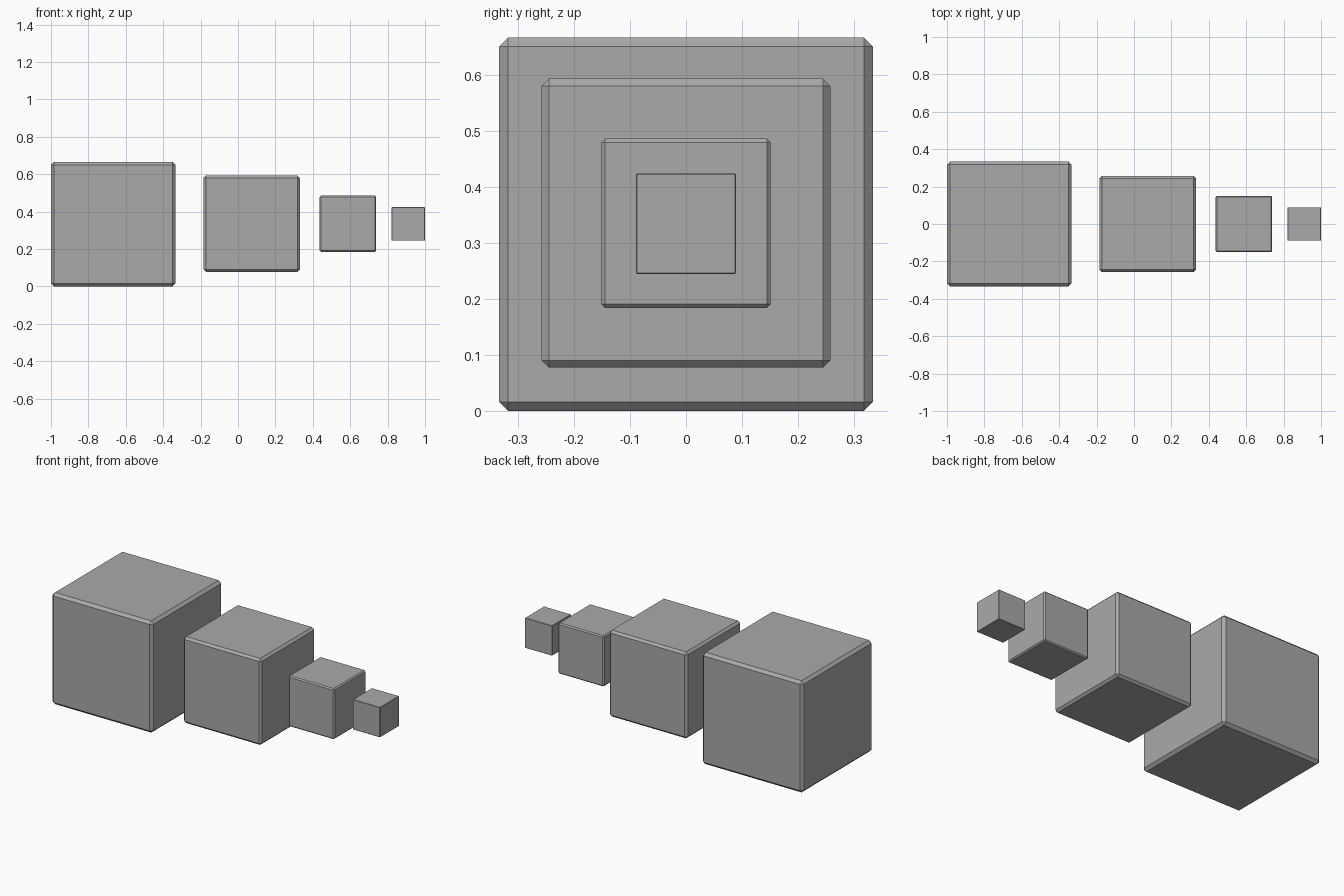
import bpy

default = bpy.data.objects.get("Cube")
if default:
    bpy.data.objects.remove(default, do_unlink=True)

# One plain grey for every block
grey = bpy.data.materials.new("plain grey")
grey.use_nodes = True
colour = (0.4, 0.4, 0.4, 1)
grey.diffuse_color = colour
for node in grey.node_tree.nodes:
    if node.type == "BSDF_PRINCIPLED":
        node.inputs["Base Color"].default_value = colour


def chamfered_block(name, x, z, size, chamfer):
    bpy.ops.mesh.primitive_cube_add(size=size, location=(x, 0, z))
    block = bpy.context.object
    block.name = name
    block.data.materials.append(grey)
    bevel = block.modifiers.new("Chamfer", "BEVEL")
    bevel.width = chamfer
    bevel.segments = 1
    bevel.limit_method = "NONE"


# Row of shrinking blocks, centred on one axis
chamfered_block("largest_block", -0.667, 0.333, 0.666, 0.016)
chamfered_block("large_block", 0.073, 0.335, 0.515, 0.013)
chamfered_block("small_block", 0.588, 0.335, 0.302, 0.007)
chamfered_block("smallest_block", 0.910, 0.334, 0.179, 0.002)
